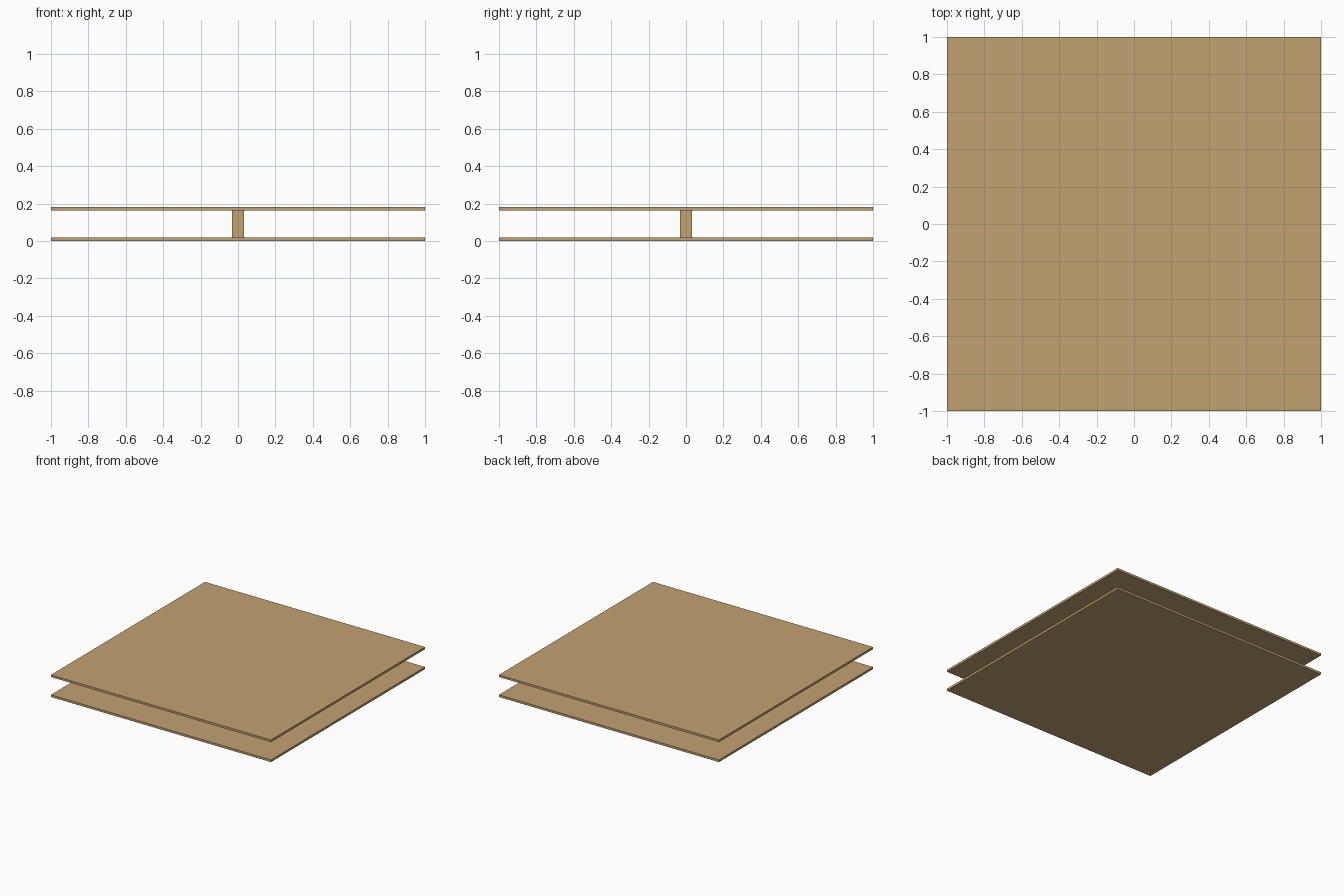
import bpy

if "Cube" in bpy.data.objects:
    bpy.data.objects.remove(bpy.data.objects["Cube"])

wood = bpy.data.materials.new("plywood")
wood.diffuse_color = (0.54, 0.36, 0.17, 1.0)
wood.use_nodes = True
wood.node_tree.nodes["Principled BSDF"].inputs["Base Color"].default_value = wood.diffuse_color

SIDE = 2.0      # board edge length
THICK = 0.018   # board thickness
HEIGHT = 0.182  # overall height
POST = 0.064    # post width


def box(name, width, z0, z1):
    bpy.ops.mesh.primitive_cube_add(size=1, location=(0, 0, (z0 + z1) / 2))
    obj = bpy.context.object
    obj.name = name
    obj.scale = (width, width, z1 - z0)
    bpy.ops.object.transform_apply(location=False, rotation=False, scale=True)
    obj.data.materials.append(wood)
    return obj


# Two square boards held apart by a central post
box("bottom_board", SIDE, 0, THICK)
box("center_post", POST, THICK, HEIGHT - THICK)
box("top_board", SIDE, HEIGHT - THICK, HEIGHT)
